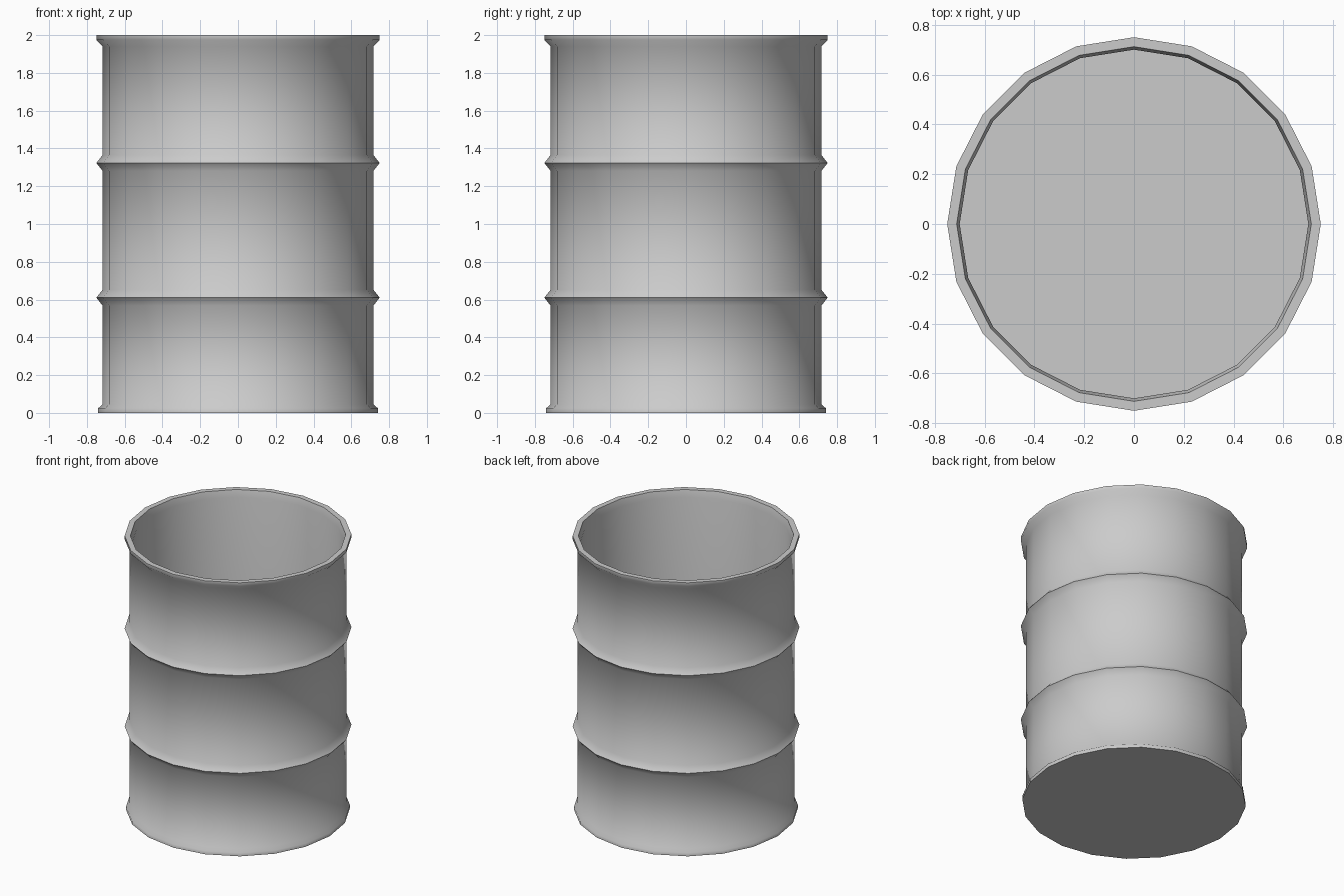
import bpy, bmesh
from math import sin, cos, pi, radians

if "Cube" in bpy.data.objects:
    bpy.data.objects.remove(bpy.data.objects["Cube"])

SIDES = 20

# radius, height: outer wall from the base up, over the rim, down the inner wall
profile = [(0.74, 0.0), (0.74, 0.025), (0.717, 0.045)]
for z in (0.61, 1.323):                      # two rolling hoops
    profile += [(0.717, z - 0.042), (0.75, z), (0.717, z + 0.042)]
profile += [(0.717, 1.94), (0.75, 1.975), (0.75, 2.0),
            (0.712, 2.0), (0.70, 1.95), (0.70, 0.03)]


def lathe(name, points):
    bm = bmesh.new()
    rings = [[bm.verts.new((r * cos(2 * pi * i / SIDES), r * sin(2 * pi * i / SIDES), z))
              for i in range(SIDES)] for r, z in points]
    for a, b in zip(rings, rings[1:]):
        for i in range(SIDES):
            j = (i + 1) % SIDES
            bm.faces.new((a[i], a[j], b[j], b[i]))
    # underside and inner floor
    bm.faces.new(rings[0][::-1])
    bm.faces.new(rings[-1])
    bmesh.ops.recalc_face_normals(bm, faces=bm.faces[:])
    mesh = bpy.data.meshes.new(name)
    bm.to_mesh(mesh)
    bm.free()
    obj = bpy.data.objects.new(name, mesh)
    bpy.context.collection.objects.link(obj)
    return obj


drum = lathe("open_drum", profile)
bpy.context.view_layer.objects.active = drum
drum.select_set(True)
bpy.ops.object.shade_smooth_by_angle(angle=radians(50))
